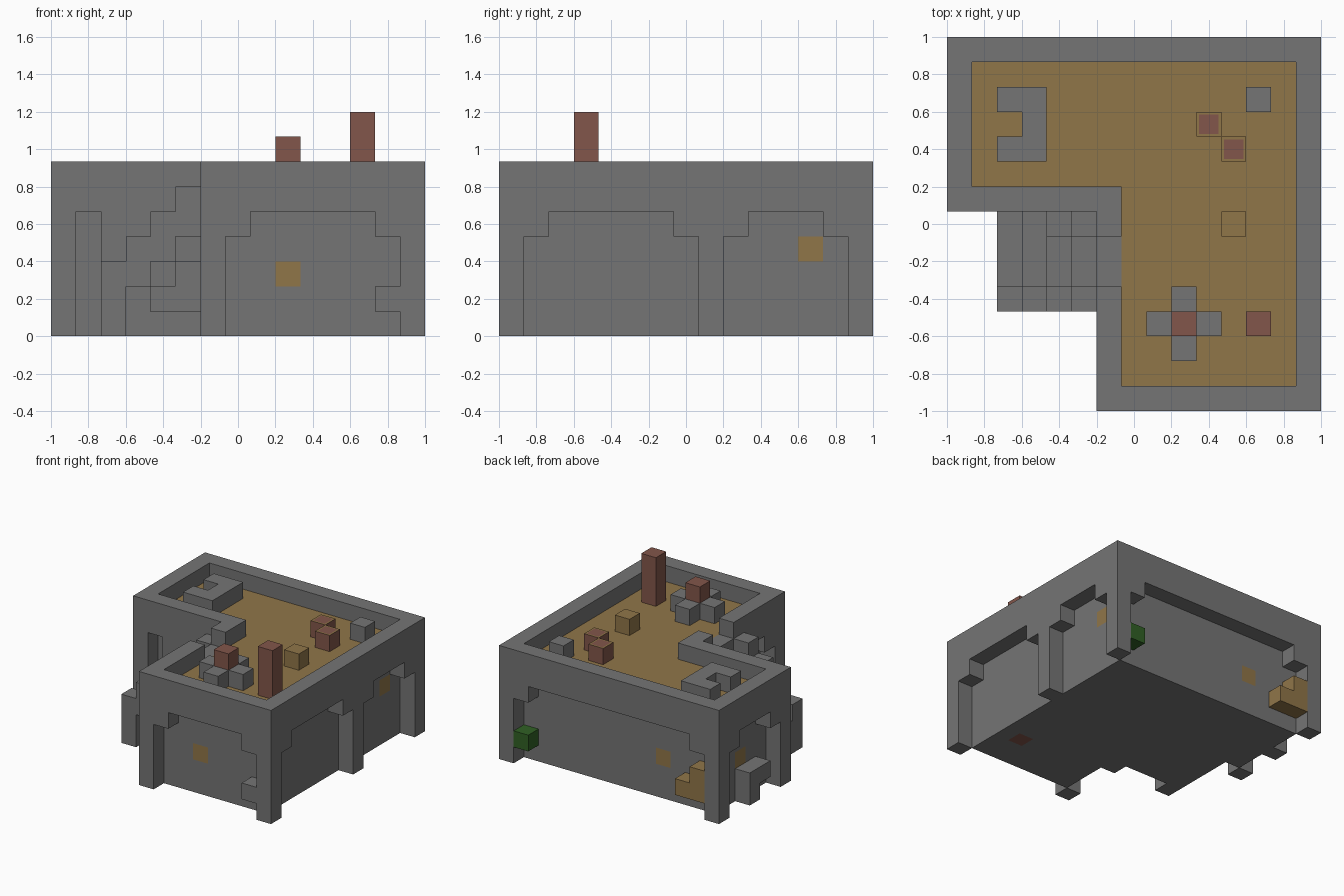
import bpy
import bmesh
from mathutils import Vector

cube = bpy.data.objects.get("Cube")
if cube:
    bpy.data.objects.remove(cube, do_unlink=True)

N = 15          # blocks along the longest side
U = 2 / N       # block size


def material(name, rgb):
    m = bpy.data.materials.new(name)
    m.use_nodes = True
    col = (*rgb, 1)
    m.diffuse_color = col
    m.node_tree.nodes["Principled BSDF"].inputs["Base Color"].default_value = col
    return m


MATS = {
    "stone": material("stone grey", (0.178, 0.178, 0.178)),
    "wood": material("wood tan", (0.28, 0.18, 0.066)),
    "brick": material("brick red", (0.223, 0.093, 0.069)),
    "leaf": material("leaf green", (0.03, 0.117, 0.018)),
}

cells = {}      # block position -> (part name, material name)


def fill(part, mat, x, y, z):
    """Fill a box of blocks; each range is (start, end)."""
    for i in range(*x):
        for j in range(*y):
            for k in range(*z):
                cells[i, j, k] = (part, mat)


def carve(x, y, z):
    for i in range(*x):
        for j in range(*y):
            for k in range(*z):
                cells.pop((i, j, k), None)


def block(part, mat, x, y, z):
    cells[x, y, z] = (part, mat)


def arch(axis, layer, a, b):
    """Carve a one-block-deep stepped arch into an outer wall."""
    for lo, hi, top in ((a, b, 4), (a + 1, b - 1, 5)):
        span, depth = (lo, hi), (layer, layer + 1)
        if axis == "x":
            carve(depth, span, (0, top))
        else:
            carve(span, depth, (0, top))


# L-shaped body with parapet, hollowed down to the wooden roof deck
fill("walls", "stone", (0, N), (8, N), (0, 7))
fill("walls", "stone", (6, N), (0, N), (0, 7))
for x, y in (((1, 14), (9, 14)), ((7, 14), (1, 14))):
    carve(x, y, (6, 7))
    fill("roof_deck", "wood", x, y, (5, 6))
carve((6, 7), (5, 7), (6, 7))           # parapet gap at the stair head

# Arched recesses around the outside
arch("y", 0, 7, 14)
arch("y", 14, 1, 14)
arch("x", 14, 1, 8)
arch("x", 14, 9, 14)
arch("x", 0, 9, 14)
arch("x", 6, 1, 4)
carve((1, 2), (8, 9), (0, 5))

# Wooden panels flush with the recessed walls
for pos in ((9, 1, 2), (13, 12, 3), (4, 13, 2), (1, 11, 2)):
    block("wall_panels", "wood", *pos)

# Outer staircase with a niche below and stepped railings
for x in range(2, 6):
    fill("stairs", "stone", (x, x + 1), (5, 8), (0, x))
    fill("stair_railing", "stone", (x, x + 1), (4, 5), (x - 1, x + 1))
    if x > 3:
        fill("stair_railing", "stone", (x, x + 1), (7, 8), (x, x + 1))
block("stair_railing", "stone", 2, 4, 0)
carve((4, 6), (5, 7), (1, 2))
carve((5, 6), (5, 7), (2, 3))

# Blocks standing in the recesses
block("front_ledge", "stone", 13, 0, 1)
block("green_bush", "leaf", 13, 14, 1)
for pos in ((2, 14, 1), (1, 14, 1), (1, 14, 2)):
    block("back_shelf", "wood", *pos)
for pos in ((0, 11, 0), (0, 11, 1), (0, 10, 1)):
    block("side_bench", "stone", *pos)

# Roof furniture
fill("roof_bench", "stone", (2, 4), (10, 13), (6, 7))
carve((2, 3), (11, 12), (6, 7))
block("roof_stool", "stone", 12, 12, 6)
block("roof_box", "wood", 11, 7, 6)
for dx, dy in ((0, 0), (1, 0), (-1, 0), (0, 1), (0, -1)):
    block("hearth", "stone", 9 + dx, 3 + dy, 6)
block("hearth_fire", "brick", 9, 3, 7)
fill("chimney", "brick", (12, 13), (3, 4), (0, 9))
for pos in ((10, 11, 6), (11, 10, 6)):
    block("red_crates", "brick", *pos)


def build(part):
    """Make one mesh from the exposed faces of a part's blocks."""
    bm = bmesh.new()
    mat = None
    for pos, (name, m) in cells.items():
        if name != part:
            continue
        mat = m
        centre = Vector(pos) + Vector((0.5, 0.5, 0.5))
        for axis in range(3):
            for sign in (-1, 1):
                n = Vector((0, 0, 0))
                n[axis] = sign
                if tuple(int(c) for c in Vector(pos) + n) in cells:
                    continue
                t = Vector((0, 0, 0))
                t[(axis + 1) % 3] = 1
                s = n.cross(t)
                corners = (t + s, s - t, -t - s, t - s)
                verts = []
                for c in corners:
                    p = (centre + (n + c) / 2) * U
                    verts.append(bm.verts.new((p.x - 1, p.y - 1, p.z)))
                bm.faces.new(verts)
    bmesh.ops.remove_doubles(bm, verts=bm.verts, dist=U / 100)
    bm.normal_update()
    mesh = bpy.data.meshes.new(part)
    mesh.materials.append(MATS[mat])
    if part == "red_crates":            # wooden rim on each lid
        mesh.materials.append(MATS["wood"])
        lids = [f for f in bm.faces if f.normal.z > 0.9]
        rim = bmesh.ops.inset_individual(bm, faces=lids, thickness=0.02)
        for f in rim["faces"]:
            f.material_index = 1
    bm.to_mesh(mesh)
    bm.free()
    obj = bpy.data.objects.new(part, mesh)
    bpy.context.collection.objects.link(obj)


for part in sorted({name for name, _ in cells.values()}):
    build(part)
